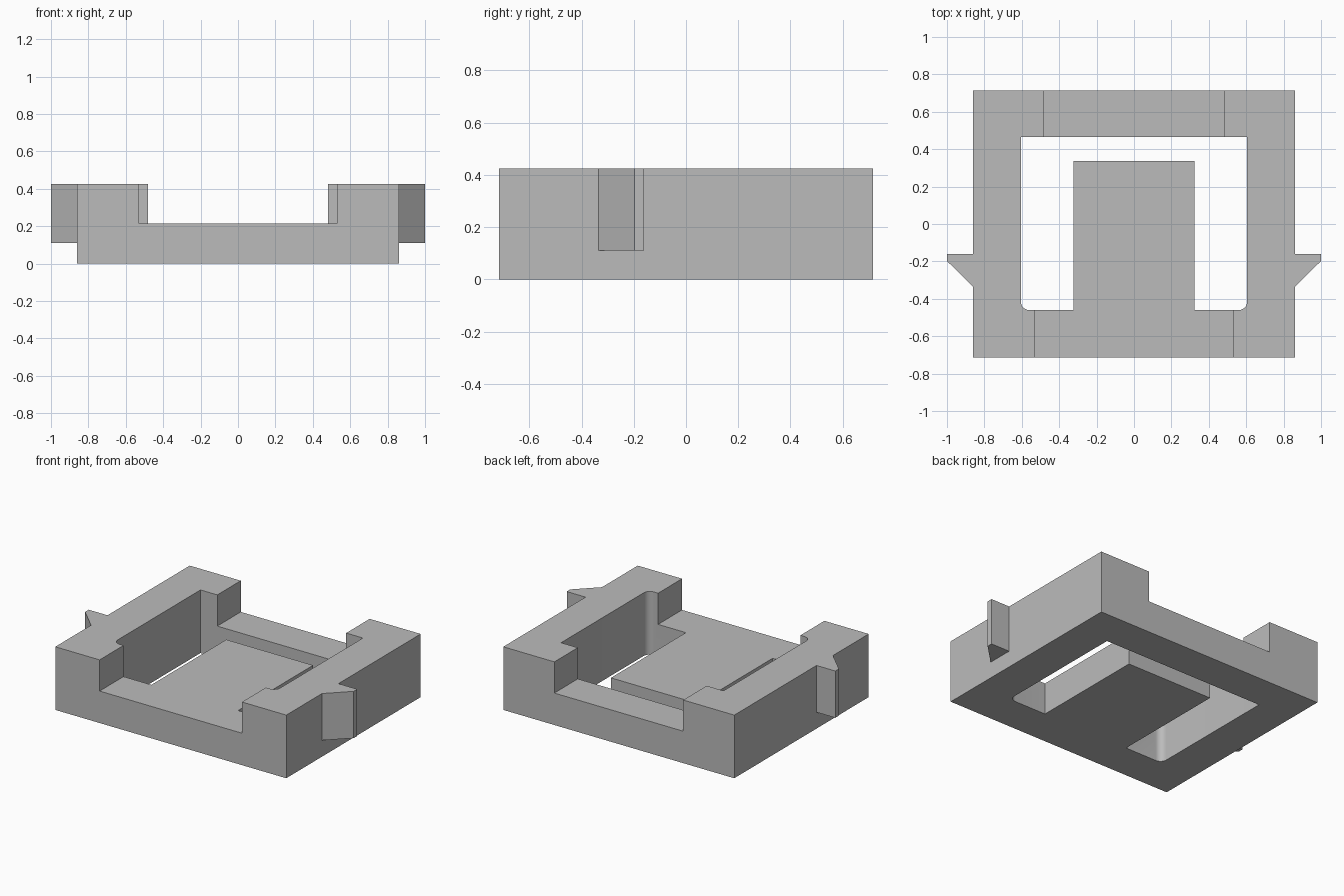
import bpy
import bmesh
import math

cube = bpy.data.objects.get("Cube")
if cube:
    bpy.data.objects.remove(cube, do_unlink=True)

W, D, H = 0.86, 0.715, 0.425      # half width, half depth, full height
FLOOR = 0.215                     # height of the low rails and tongue

grey = bpy.data.materials.new("plain grey")
grey.use_nodes = True
colour = (0.5, 0.5, 0.5, 1)
grey.diffuse_color = colour
grey.node_tree.nodes["Principled BSDF"].inputs["Base Color"].default_value = colour


def prism(name, outline, z0, z1):
    """Extrude a flat outline from z0 to z1."""
    bm = bmesh.new()
    face = bm.faces.new([bm.verts.new((x, y, z0)) for x, y in outline])
    top = bmesh.ops.extrude_face_region(bm, geom=[face])["geom"]
    verts = [v for v in top if isinstance(v, bmesh.types.BMVert)]
    bmesh.ops.translate(bm, verts=verts, vec=(0, 0, z1 - z0))
    bmesh.ops.recalc_face_normals(bm, faces=bm.faces)
    mesh = bpy.data.meshes.new(name)
    bm.to_mesh(mesh)
    bm.free()
    mesh.materials.append(grey)
    obj = bpy.data.objects.new(name, mesh)
    bpy.context.collection.objects.link(obj)
    return obj


def rect(x0, x1, y0, y1):
    return [(x0, y0), (x1, y0), (x1, y1), (x0, y1)]


def fillet(cx, cy, r, start, steps=8):
    """Quarter circle, counter-clockwise from the start angle."""
    angles = [math.radians(start + 90 * i / steps) for i in range(steps + 1)]
    return [(cx + r * math.cos(a), cy + r * math.sin(a)) for a in angles]


def combine(target, tool, operation):
    """Apply a boolean and discard the helper."""
    tool.hide_render = True
    mod = target.modifiers.new(operation.lower(), 'BOOLEAN')
    mod.operation = operation
    mod.solver = 'EXACT'
    mod.object = tool
    bpy.context.view_layer.objects.active = target
    bpy.ops.object.modifier_apply(modifier=mod.name)
    bpy.data.objects.remove(tool, do_unlink=True)


# Solid block
frame = prism("frame", rect(-W, W, -D, D), 0, H)

# U-shaped opening around the central tongue, rounded at the front corners
ox, front, back, r = 0.605, -0.46, 0.465, 0.045
tx, tip = 0.323, 0.337
opening = (fillet(-ox + r, front + r, r, 180)
           + [(-tx, front), (-tx, tip), (tx, tip), (tx, front)]
           + fillet(ox - r, front + r, r, 270)
           + [(ox, back), (-ox, back)])
combine(frame, prism("opening_cutter", opening, -0.1, 1), 'DIFFERENCE')

# Wide front notch and narrower back notch, which also lower the tongue
combine(frame, prism("front_notch", rect(-0.53, 0.53, -1, 0.1), FLOOR, 1), 'DIFFERENCE')
combine(frame, prism("back_notch", rect(-0.48, 0.48, 0, 1), FLOOR, 1), 'DIFFERENCE')

# Wedge-shaped catches on both sides
for side in (-1, 1):
    wedge = [(0.8, -0.16), (1, -0.16), (1, -0.198), (W, -0.335), (0.8, -0.335)]
    catch = prism("catch", [(side * x, y) for x, y in wedge], 0.11, H)
    combine(frame, catch, 'UNION')

# Smooth the fillets only
bpy.ops.object.select_all(action='DESELECT')
frame.select_set(True)
bpy.context.view_layer.objects.active = frame
bpy.ops.object.shade_smooth_by_angle(angle=math.radians(30))
